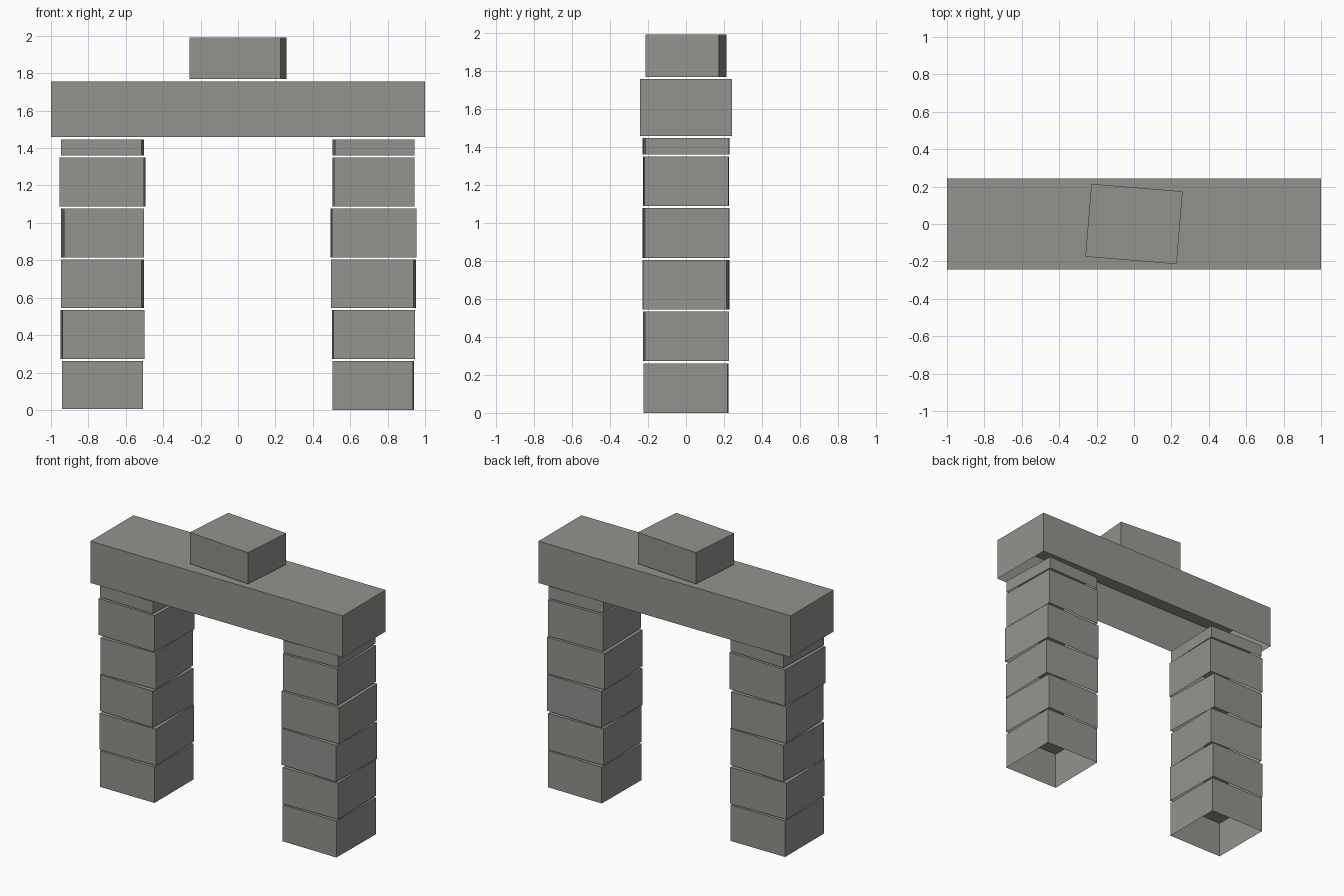
import bpy, bmesh
from math import radians
from mathutils import Matrix

cube = bpy.data.objects.get("Cube")
if cube:
    bpy.data.objects.remove(cube, do_unlink=True)

stone = bpy.data.materials.new("grey stone")
stone.use_nodes = True
colour = (0.30, 0.29, 0.27, 1)
stone.diffuse_color = colour
stone.node_tree.nodes["Principled BSDF"].inputs["Base Color"].default_value = colour


def block(name, x, size, z0, z1, turn=0):
    """Stone block with an open underside, turned about its own vertical axis."""
    bm = bmesh.new()
    bmesh.ops.create_cube(bm, size=1)
    underside = [f for f in bm.faces if f.normal.z < -0.5]
    bmesh.ops.delete(bm, geom=underside, context="FACES_ONLY")
    bm.transform(Matrix.Diagonal((size[0], size[1], z1 - z0, 1)))
    mesh = bpy.data.meshes.new(name)
    bm.to_mesh(mesh)
    bm.free()
    mesh.materials.append(stone)
    obj = bpy.data.objects.new(name, mesh)
    obj.location = (x, 0, (z0 + z1) / 2)
    obj.rotation_euler.z = radians(turn)
    bpy.context.collection.objects.link(obj)


# Pillars: stacked courses, each with its own width and slight turn
PITCH, GAP, DEPTH, PILLAR_TOP = 0.272, 0.011, 0.442, 1.446
pillars = {
    "right": (-0.724, [(0.433, 0), (0.44, 1.2), (0.43, -2), (0.43, 2), (0.45, -1.2), (0.43, -1.8)]),
    "left": (0.724, [(0.43, -0.7), (0.435, 1.2), (0.441, -1.7), (0.453, 1), (0.43, 1), (0.425, 1.8)]),
}
for side, (x, courses) in pillars.items():
    for i, (width, turn) in enumerate(courses):
        base = i * PITCH + (0.004 if i == 0 and side == "right" else 0)
        top = min((i + 1) * PITCH - GAP, PILLAR_TOP)
        block(f"{side}_pillar_block_{i + 1}", x, (width, DEPTH), base, top, turn)

# Lintel beam and the capstone on top
block("lintel", 0, (2, 0.486), 1.458, 1.757)
block("capstone", 0, (0.49, 0.39), 1.768, 1.992, -4.7)
